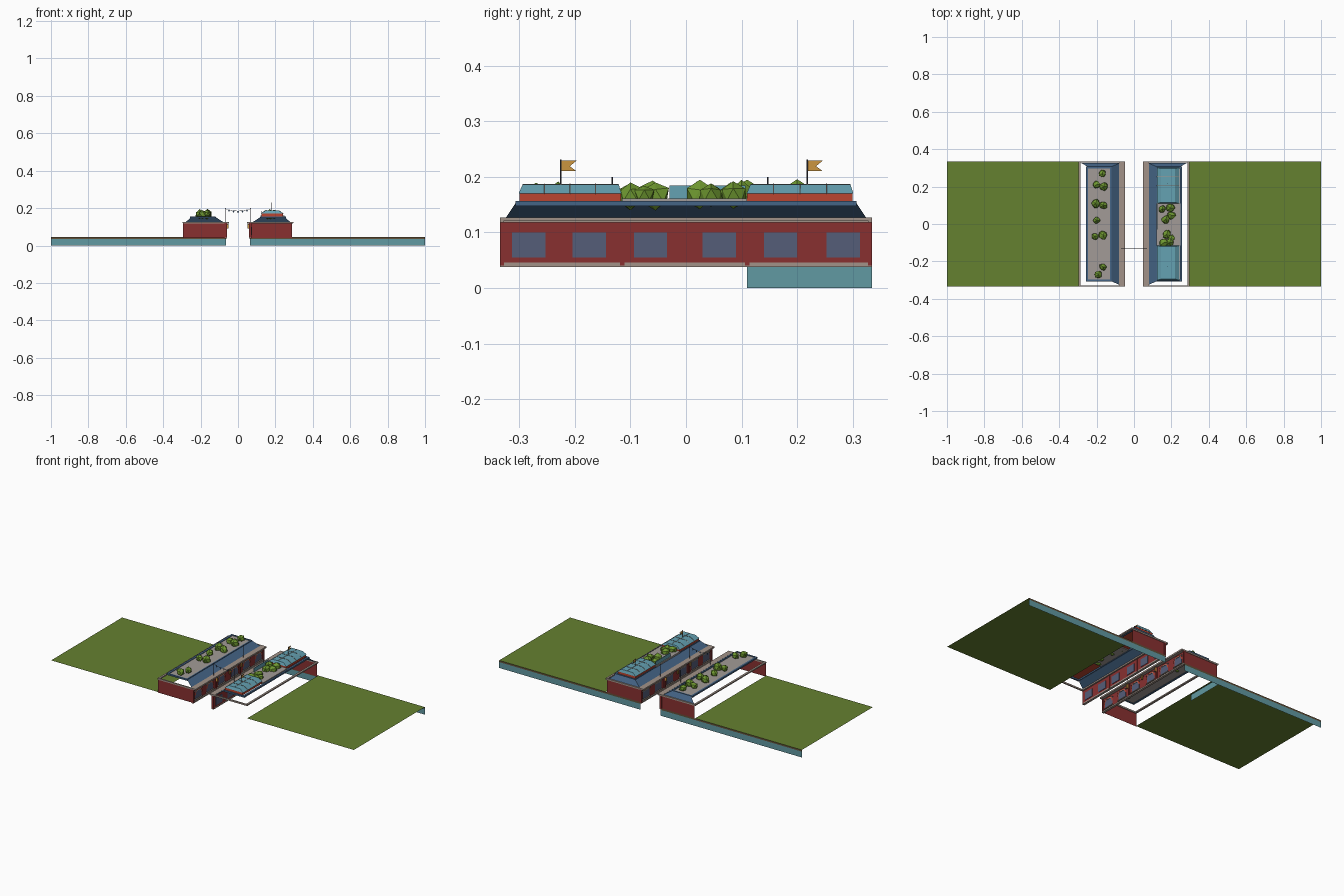
import bpy, bmesh, math, random
from mathutils import Vector

if "Cube" in bpy.data.objects:
    bpy.data.objects.remove(bpy.data.objects["Cube"])
random.seed(4)

def mat(name, r, g, b):
    m = bpy.data.materials.new(name)
    m.diffuse_color = (r, g, b, 1)
    m.use_nodes = True
    m.node_tree.nodes["Principled BSDF"].inputs["Base Color"].default_value = m.diffuse_color
    return m

GRASS = mat("grass", .13, .22, .03)
TEAL = mat("teal", .12, .32, .36)
BROWN = mat("brown", .12, .08, .04)
RED = mat("red", .25, .03, .03)
BRIGHT = mat("bright_red", .5, .06, .03)
STONE = mat("stone", .36, .29, .25)
DECK = mat("deck", .36, .33, .31)
NAVY = mat("navy", .06, .13, .24)
PANE = mat("pane", .09, .11, .19)
GLASS = mat("glass", .13, .36, .45)
BUSH = mat("bush", .16, .32, .03)
ORANGE = mat("orange", .6, .3, .05)
METAL = mat("metal", .06, .06, .08)

def mesh(name, verts, faces, m):
    me = bpy.data.meshes.new(name)
    me.from_pydata(verts, [], faces)
    me.materials.append(m)
    ob = bpy.data.objects.new(name, me)
    bpy.context.collection.objects.link(ob)
    return ob

def box(name, x0, x1, y0, y1, z0, z1, m):
    v = [(x, y, z) for z in (z0, z1) for x, y in ((x0, y0), (x1, y0), (x1, y1), (x0, y1))]
    f = [(3, 2, 1, 0), (4, 5, 6, 7)] + [(i, (i+1) % 4, (i+1) % 4+4, i+4) for i in range(4)]
    return mesh(name, v, f, m)

def quad(name, a, b, c, d, m):
    return mesh(name, [a, b, c, d], [(0, 1, 2, 3)], m)

def frustum(name, low, high, z0, z1, m):
    v = []
    for (x0, x1, y0, y1), z in ((low, z0), (high, z1)):
        v += [(x0, y0, z), (x1, y0, z), (x1, y1, z), (x0, y1, z)]
    f = [(4, 5, 6, 7)] + [(i, (i+1) % 4, (i+1) % 4+4, i+4) for i in range(4)]
    return mesh(name, v, f, m)

def rod(name, pts, r, m):
    cu = bpy.data.curves.new(name, 'CURVE')
    cu.dimensions = '3D'
    cu.bevel_depth = r
    cu.bevel_resolution = 1
    cu.use_fill_caps = True
    sp = cu.splines.new('POLY')
    sp.points.add(len(pts)-1)
    for p, q in zip(sp.points, pts):
        p.co = (*q, 1)
    cu.materials.append(m)
    ob = bpy.data.objects.new(name, cu)
    bpy.context.collection.objects.link(ob)

def bush(x, y, z, r):
    bm = bmesh.new()
    bmesh.ops.create_icosphere(bm, subdivisions=1, radius=r)
    for v in bm.verts:
        v.co = v.co*random.uniform(.8, 1.1) + Vector((x, y, z))
    me = bpy.data.meshes.new("bush")
    bm.to_mesh(me)
    bm.free()
    me.materials.append(BUSH)
    bpy.context.collection.objects.link(bpy.data.objects.new("bush", me))

Y = .335
WIN = (-.283, -.174, -.064, .06, .17, .283)

for s, side in ((-1, "left"), (1, "right")):
    # lawn sheet with the bank along the back edge
    def sbox(name, a, b, y0, y1, z0, z1, m):
        x0, x1 = sorted((s*a, s*b))
        return box(side+"_"+name, x0, x1, y0, y1, z0, z1, m)
    quad(side+"_lawn", (s*.295, -s*Y, .045), (s, -s*Y, .045), (s, s*Y, .045), (s*.295, s*Y, .045), GRASS)
    quad(side+"_bank", (s, Y, 0), (s*.065, Y, 0), (s*.065, Y, .035), (s, Y, .035), TEAL)
    quad(side+"_bank_top", (s, Y, .035), (s*.065, Y, .035), (s*.065, Y, .045), (s, Y, .045), BROWN)

    # canal-side facade and end walls; outer side stays open
    sbox("facade", .066, .072, -Y, Y, .04, .12, RED)
    quad(side+"_back_wall", (s*.066, Y-.003, .04), (s*.29, Y-.003, .04), (s*.29, Y-.003, .12), (s*.066, Y-.003, .12), RED)
    if s < 0:
        quad("left_front_wall", (-.295, -Y+.003, .04), (-.066, -Y+.003, .04), (-.066, -Y+.003, .12), (-.295, -Y+.003, .12), RED)
    sbox("plinth", .06, .073, -Y, Y, .038, .046, STONE)

    # windows and sills, arches over the left shopfront
    for y in WIN:
        sbox("window", .064, .0745, y-.03, y+.03, .055, .1, PANE)
        sbox("window_sill", .059, .067, y-.034, y+.034, .051, .055, STONE)
        sbox("window_lintel", .061, .067, y-.034, y+.034, .1, .104, STONE)
        if s < 0:
            arc = [(-.0615, y+.036*math.cos(math.pi*i/10), .078+.034*math.sin(math.pi*i/10)) for i in range(11)]
            inner = [(-.0615, y+.028*math.cos(math.pi*i/10), .078+.026*math.sin(math.pi*i/10)) for i in range(11)]
            mesh("left_arch", arc+inner, [(i, i+1, i+12, i+11) for i in range(10)], BRIGHT)
    # pilasters
    for y in (-.331, -.115, .11, .331):
        sbox("pilaster", .06, .0735, y-.004, y+.004, .04, .12, RED)

    # cornice frame
    sbox("cornice_canal", .047, .08, -Y, Y, .118, .127, STONE)
    sbox("cornice_outer", .285, .297, -Y, Y, .12, .127, STONE)
    for y0, y1, n in ((-Y, -Y+.007, "front"), (Y-.007, Y, "back")):
        sbox("cornice_"+n, .06, .295, y0, y1, .118, .127, STONE)

    # mansard slopes on the canal side and back
    a, b, c, d = .078, .125, .28, .245
    quad(side+"_mansard_canal", (s*a, -.325, .125), (s*b, -.305, .155), (s*b, .305, .155), (s*a, .325, .125), NAVY)
    quad(side+"_mansard_back", (s*a, .325, .125), (s*b, .305, .155), (s*d, .305, .155), (s*c, .325, .125), NAVY)
    # parapet around the flat roof
    sbox("parapet_outer", d, d+.012, -.307, .307, .147, .156, NAVY)
    sbox("parapet_canal", b-.004, b+.004, -.307, .307, .147, .156, NAVY)
    sbox("parapet_front", b, d, -.307, -.298, .147, .156, NAVY)
    sbox("parapet_back", b, d, .298, .307, .147, .156, NAVY)

    # bunting posts and wall lamps
    for y in (-.133, .147):
        rod(side+"_bunting_post", [(s*.068, y, .12), (s*.068, y, .2)], .0015, METAL)
    for y in (-.12, .0, .11):
        sbox("lamp_arm", .052, .067, y-.002, y+.002, .112, .115, METAL)
        sbox("lamp", .05, .058, y-.004, y+.004, .09, .112, ORANGE)

# short bank across the left block
quad("left_bank_end", (-.297, .11, 0), (-.297, Y, 0), (-.297, Y, .038), (-.297, .11, .038), TEAL)

# left roof garden
box("left_deck", -.246, -.127, -.3, .3, .149, .153, DECK)
for x, y in ((-.17, .27), (-.2, .21), (-.163, .2), (-.205, .11), (-.165, .1), (-.2, .02),
             (-.165, -.06), (-.21, -.065), (-.165, -.23), (-.19, -.27)):
    bush(x, y, .168, random.uniform(.021, .029))

# right roof: garden between two skylights
box("right_deck", .12, .248, -.115, .11, .15, .161, DECK)
for x, y in ((.15, .08), (.195, .085), (.17, .025), (.2, .045), (.16, -.1), (.2, -.075), (.19, -.1), (.175, -.055)):
    bush(x, y, .167, random.uniform(.02, .028))
box("glass_railing", .125, .128, -.03, .107, .161, .184, GLASS)

for y0, y1, yf in ((-.3, -.117, -.225), (.11, .3, .218)):
    box("skylight_base", .125, .24, y0, y1, .155, .17, BRIGHT)
    frustum("skylight_glass", (.122, .243, y0-.001, y1+.001), (.145, .22, y0+.006, y1-.004), .17, .186, GLASS)
    # glazing bars
    for i in range(1, 4):
        y = y0+(y1-y0)*i/4
        rod("glazing_bar", [(.122, y, .17), (.145, y, .187), (.22, y, .187), (.243, y, .17)], .001, STONE)
    rod("ridge_bar", [(.182, y0+.006, .1865), (.182, y1-.004, .1865)], .001, STONE)
    # flag pole with swallowtail flag
    rod("flag_pole", [(.18, yf, .18), (.18, yf, .231)], .0015, METAL)
    mesh("flag", [(.18, yf, .21), (.18, yf+.028, .21), (.18, yf+.016, .219), (.18, yf+.028, .229), (.18, yf, .229)],
         [(0, 1, 2), (0, 2, 4), (2, 3, 4)], ORANGE)

# bunting across the canal
def sag(x):
    return .185+.012*(x/.068)**2
rod("bunting_cord", [(.068*i/6, -.133, sag(.068*i/6)) for i in range(-6, 7)], .0007, METAL)
for i in range(-2, 3):
    x = i*.024
    mesh("pennant", [(x-.006, -.133, sag(x)), (x+.006, -.133, sag(x)), (x, -.133, sag(x)-.013)],
         [(0, 1, 2)], NAVY)
